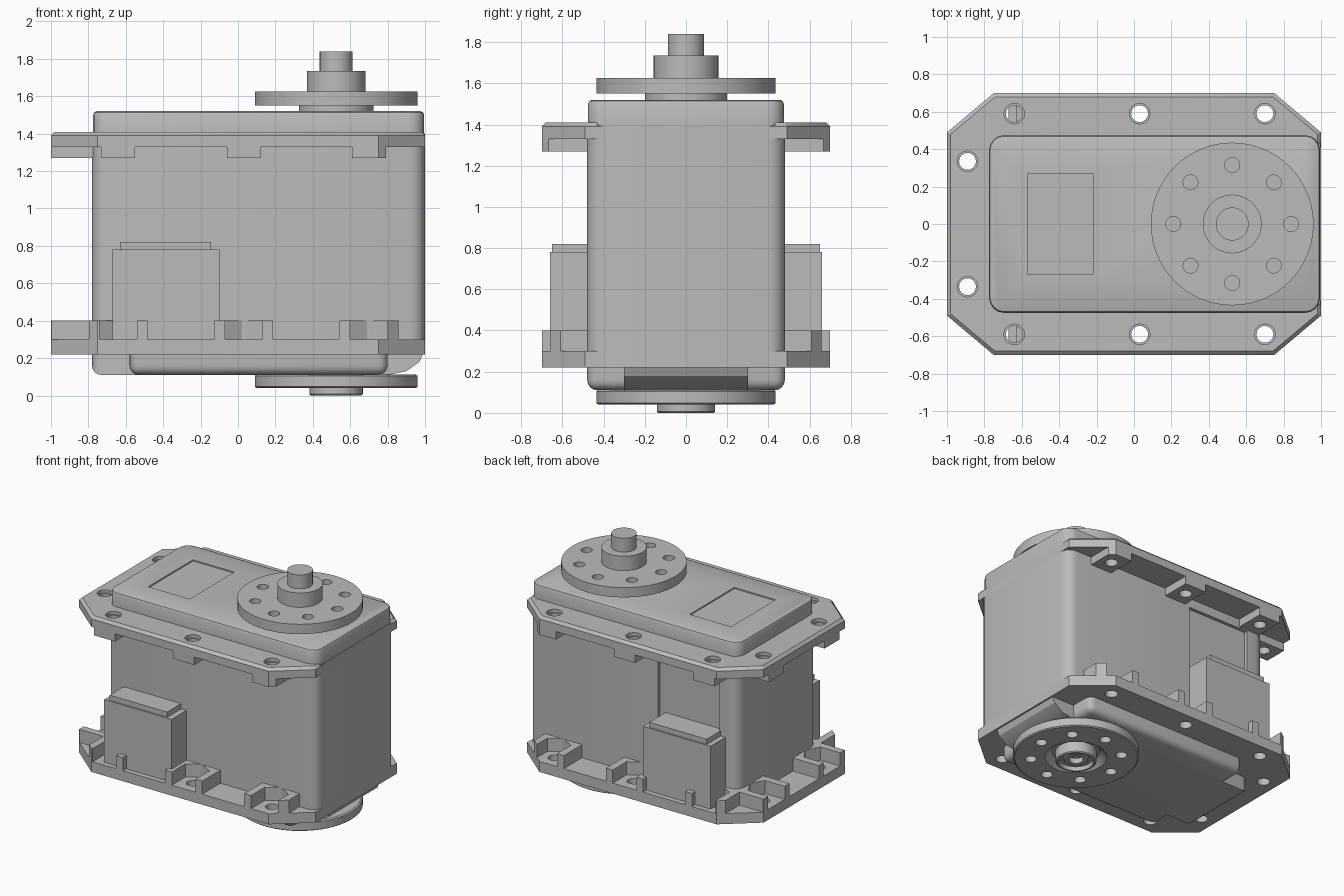
import bpy, bmesh
from math import pi, cos, sin
from mathutils import Matrix, Vector

if bpy.data.objects.get("Cube"):
    bpy.data.objects.remove(bpy.data.objects["Cube"])

GREY = bpy.data.materials.new("housing_grey")
GREY.use_nodes = True
GREY.diffuse_color = (0.5, 0.5, 0.5, 1)
GREY.node_tree.nodes["Principled BSDF"].inputs["Base Color"].default_value = (0.5, 0.5, 0.5, 1)


def finish(name, bm):
    bmesh.ops.recalc_face_normals(bm, faces=bm.faces)
    mesh = bpy.data.meshes.new(name)
    bm.to_mesh(mesh)
    bm.free()
    mesh.materials.append(GREY)
    obj = bpy.data.objects.new(name, mesh)
    bpy.context.collection.objects.link(obj)
    return obj


def prism(name, outline, z0, z1):
    bm = bmesh.new()
    face = bm.faces.new([bm.verts.new((x, y, z0)) for x, y in outline])
    new = bmesh.ops.extrude_face_region(bm, geom=[face])["geom"]
    for v in new:
        if isinstance(v, bmesh.types.BMVert):
            v.co.z = z1
    return finish(name, bm)


def box(name, x0, x1, y0, y1, z0, z1):
    return prism(name, [(x0, y0), (x1, y0), (x1, y1), (x0, y1)], z0, z1)


def disc(name, x, y, r, z0, z1, sides=24, turn=0):
    ring = [(x + r * cos(turn + 2 * pi * i / sides), y + r * sin(turn + 2 * pi * i / sides))
            for i in range(sides)]
    return prism(name, ring, z0, z1)


def lathe(name, x, profile, sides=64):
    """Spin an (r, z) profile about a vertical axis at x."""
    bm = bmesh.new()
    verts = [bm.verts.new((r, 0, z)) for r, z in profile]
    edges = [bm.edges.new(pair) for pair in zip(verts, verts[1:])]
    bmesh.ops.spin(bm, geom=verts + edges, cent=(0, 0, 0), axis=(0, 0, 1),
                   angle=2 * pi, steps=sides)
    bmesh.ops.remove_doubles(bm, verts=bm.verts, dist=0.0005)
    bmesh.ops.translate(bm, verts=bm.verts, vec=(x, 0, 0))
    return finish(name, bm)


def bevel(obj, width, test, segments=4):
    """Round the edges whose two end points pass the test."""
    bm = bmesh.new()
    bm.from_mesh(obj.data)
    edges = [e for e in bm.edges if test(e.verts[0].co, e.verts[1].co)]
    bmesh.ops.bevel(bm, geom=edges, offset=width, segments=segments, profile=0.5, affect='EDGES')
    bm.to_mesh(obj.data)
    bm.free()
    return obj


def combine(obj, others, operation='DIFFERENCE'):
    bpy.context.view_layer.objects.active = obj
    for other in others:
        mod = obj.modifiers.new("cut", 'BOOLEAN')
        mod.operation, mod.solver, mod.object = operation, 'EXACT', other
        bpy.ops.object.modifier_apply(modifier=mod.name)
        bpy.data.objects.remove(other)
    return obj


def upright(a, b):
    return abs(a.z - b.z) > 0.01


def at_height(z):
    return lambda a, b: abs(a.z - z) < 0.001 and abs(b.z - z) < 0.001


# Main case with rounded corners and a shallow panel behind the back socket
case = bevel(box("case", -0.78, 1, -0.48, 0.48, 0.22, 1.40), 0.08, upright)
combine(case, [box("panel_cut", -0.62, -0.10, 0.455, 0.6, 0.28, 1.26)])

# Raised lid with a softened rim and shallow label recess
lid = bevel(box("lid", -0.775, 0.995, -0.475, 0.475, 1.39, 1.52), 0.08, upright)
bevel(lid, 0.02, at_height(1.52), 2)
combine(lid, [box("label_cut", -0.57, -0.22, -0.27, 0.27, 1.51, 1.6)])

# Mounting flanges
OUTLINE = [(-1, -0.49), (-0.75, -0.7), (0.75, -0.7), (1, -0.49),
           (1, 0.49), (0.75, 0.7), (-0.75, 0.7), (-1, 0.49)]
HOLES = [(x, s * 0.59) for x in (-0.64, 0.03, 0.70) for s in (-1, 1)]
HOLES += [(-0.89, s * 0.335) for s in (-1, 1)]


def lug_box(x, y, half, z0, z1):
    """A block from the flange rim to the case, centred on a screw hole."""
    if x < -0.8:
        return box("lug", -1.1, -0.76, y - half, y + half, z0, z1)
    side = 1 if y > 0 else -1
    y0, y1 = sorted((side * 0.46, side * 0.8))
    return box("lug", x - half, x + half, y0, y1, z0, z1)


upper = bevel(prism("upper_flange", OUTLINE, 1.33, 1.41), 0.02, at_height(1.41), 1)
combine(upper, [disc("bore", x, y, 0.045, 1.2, 1.5) for x, y in HOLES])
combine(upper, [disc("seat", x, y, 0.055, 1.385, 1.5) for x, y in HOLES])
lower = prism("lower_flange", OUTLINE, 0.22, 0.30)
combine(lower, [disc("bore", x, y, 0.045, 0.1, 0.4) for x, y in HOLES])

for i, (x, y) in enumerate(HOLES, 1):
    # Screw bosses under the upper flange
    boss = lug_box(x, y, 0.09, 1.27, 1.33)
    boss.name = f"upper_boss_{i}"
    combine(boss, [prism("trim", OUTLINE, 1, 1.6)], 'INTERSECT')
    combine(boss, [disc("bore", x, y, 0.045, 1.2, 1.5)])
    # Hexagonal nut pockets, open outward, on the lower flange
    pocket = lug_box(x, y, 0.157, 0.30, 0.40)
    pocket.name = f"nut_pocket_{i}"
    combine(pocket, [prism("trim", OUTLINE, 0.1, 0.6)], 'INTERSECT')
    if x < -0.8:
        mouth = box("mouth", -1.2, x, y - 0.1, y + 0.1, 0.25, 0.5)
        turn = 0
    else:
        y0, y1 = sorted((y, y * 1.5))
        mouth = box("mouth", x - 0.1, x + 0.1, y0, y1, 0.25, 0.5)
        turn = pi / 2
    combine(pocket, [disc("hex", x, y, 0.1155, 0.25, 0.5, 6, turn), mouth])

# Cable sockets on both long sides
for name, s in (("front", -1), ("back", 1)):
    for part, x0, x1, depth, top in (("socket", -0.67, -0.10, 0.66, 0.78),
                                     ("socket_lip", -0.63, -0.145, 0.65, 0.82)):
        y0, y1 = sorted((s * 0.44, s * depth))
        box(f"{name}_{part}", x0, x1, y0, y1, 0.29, top)

# Bottom pan: a wide block crossed by a long one that slopes up at one end
wide = box("pan_wide", -0.58, 0.80, -0.48, 0.48, 0.11, 0.25)
bevel(wide, 0.05, lambda a, b: a.z < 0.2 or b.z < 0.2)
long = prism("pan_long", [(-0.78, 0.25), (-0.78, 0.11), (0.80, 0.11), (0.90, 0.13),
                          (0.97, 0.18), (1, 0.25)], -0.30, 0.30)
long.data.transform(Matrix.Rotation(pi / 2, 4, 'X'))
bevel(long, 0.05, lambda a, b: a.x < -0.7 and b.x < -0.7 and min(a.z, b.z) < 0.2)

# Output horns, each with a ring of eight holes
AXIS = 0.525


def horn_holes(z0, z1):
    return [disc("hole", AXIS + 0.315 * cos(k * pi / 4), 0.315 * sin(k * pi / 4), 0.04, z0, z1, 20)
            for k in range(8)]


combine(lathe("top_horn", AXIS, [(0, 1.55), (0.435, 1.55), (0.435, 1.625), (0, 1.625)]),
        horn_holes(1.57, 1.7))
disc("horn_collar", AXIS, 0, 0.20, 1.50, 1.56, 48)
disc("horn_hub", AXIS, 0, 0.157, 1.60, 1.735, 48)
disc("output_shaft", AXIS, 0, 0.088, 1.70, 1.84, 40)
combine(lathe("bottom_horn", AXIS, [(0, 0.112), (0.425, 0.112), (0.435, 0.105), (0.435, 0.047),
                                    (0.425, 0.04), (0.215, 0.04), (0.165, 0.085), (0, 0.085)]),
        horn_holes(0, 0.09))
lathe("bottom_bearing", AXIS, [(0, 0.06), (0.05, 0.06), (0.05, 0.02), (0.08, 0.02), (0.09, 0.03),
                               (0.115, 0.03), (0.12, 0), (0.135, 0), (0.142, 0.007),
                               (0.142, 0.09), (0, 0.09)], 48)

# Smooth the curved faces and keep the hard edges
for obj in bpy.context.scene.objects:
    obj.select_set(obj.type == 'MESH')
bpy.ops.object.shade_smooth_by_angle(angle=pi / 6)
